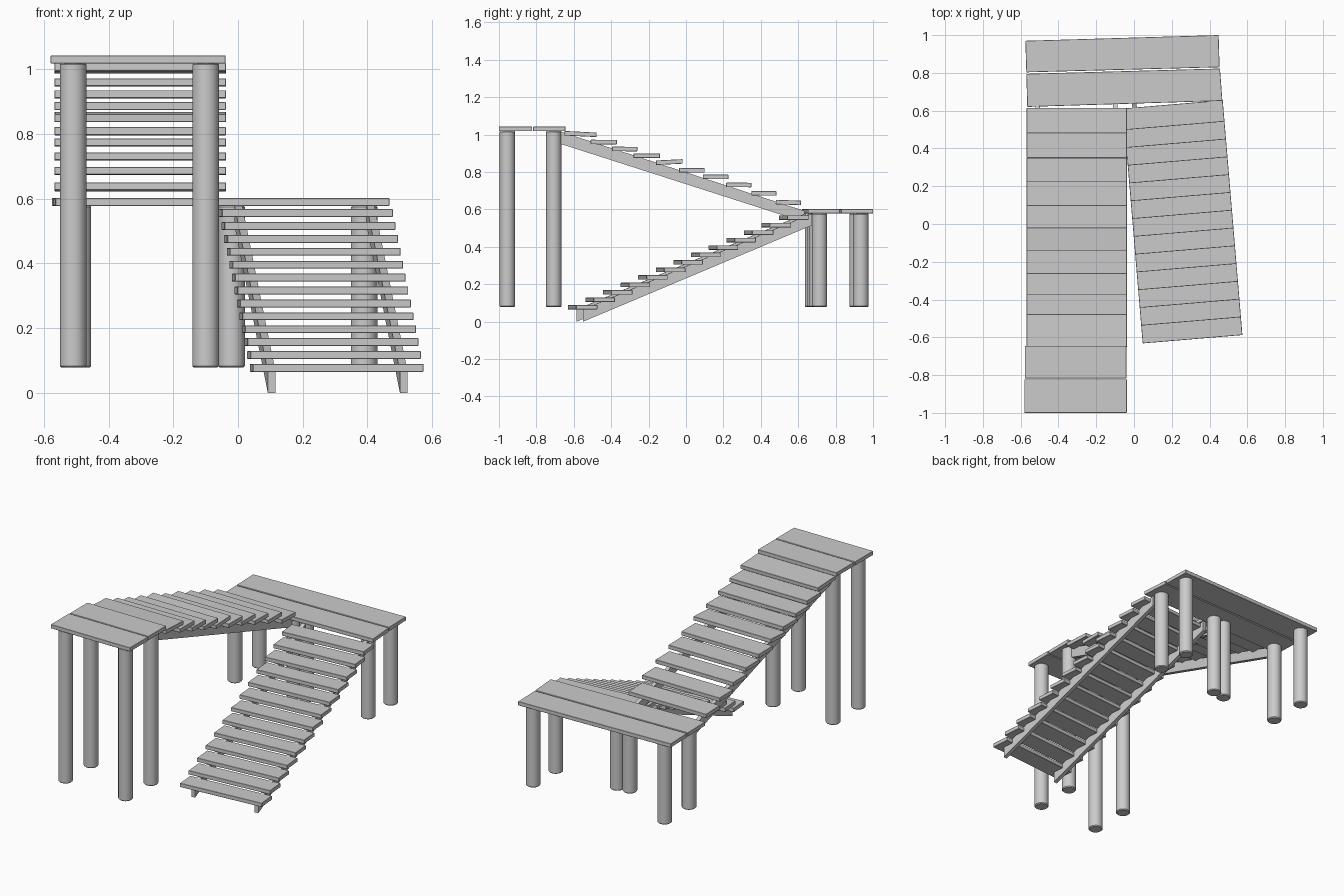
import bpy, bmesh, math
from mathutils import Matrix, Vector

if "Cube" in bpy.data.objects:
    bpy.data.objects.remove(bpy.data.objects["Cube"])


def make(name, bm, mat=Matrix.Identity(4), bevel=0.0):
    bmesh.ops.recalc_face_normals(bm, faces=bm.faces)
    me = bpy.data.meshes.new(name)
    bm.to_mesh(me)
    bm.free()
    ob = bpy.data.objects.new(name, me)
    bpy.context.collection.objects.link(ob)
    ob.matrix_world = mat
    if bevel:
        m = ob.modifiers.new("edge", 'BEVEL')
        m.width, m.segments, m.limit_method = bevel, 1, 'ANGLE'
    return ob


def prism(name, pts, offset, mat=Matrix.Identity(4), bevel=0.0):
    """Extrude a planar outline by an offset vector."""
    bm = bmesh.new()
    f = bm.faces.new([bm.verts.new(p) for p in pts])
    ext = bmesh.ops.extrude_face_region(bm, geom=[f])
    vs = [g for g in ext["geom"] if isinstance(g, bmesh.types.BMVert)]
    bmesh.ops.translate(bm, verts=vs, vec=Vector(offset))
    return make(name, bm, mat, bevel)


def board(name, corners, z0, z1, mat=Matrix.Identity(4)):
    return prism(name, [(x, y, z0) for x, y in corners], (0, 0, z1 - z0), mat, 0.0015)


def rect(x0, x1, y0, y1):
    return [(x0, y0), (x1, y0), (x1, y1), (x0, y1)]


def stringer(name, x, profile, mat=Matrix.Identity(4)):
    w = 0.024
    return prism(name, [(x - w / 2, y, z) for y, z in profile], (w, 0, 0), mat)


def post(name, x, y, top):
    z0, r = 0.078, 0.041
    bm = bmesh.new()
    bmesh.ops.create_cone(bm, cap_ends=True, segments=32, radius1=r, radius2=r,
                          depth=top - z0,
                          matrix=Matrix.Translation((x, y, (top + z0) / 2)))
    ob = make(name, bm, bevel=0.005)
    bpy.context.view_layer.objects.active = ob
    ob.select_set(True)
    bpy.ops.object.shade_smooth_by_angle(angle=math.radians(35))
    ob.select_set(False)


# Lower flight, turned slightly; local origin is the middle of the bottom nosing
lower = Matrix.Translation((0.31, -0.61, 0)) @ Matrix.Rotation(math.radians(4.8), 4, 'Z')
for i in range(13):
    s, z = i * 0.0945, 0.065 + i * 0.0399
    board(f"lower_tread_{i + 1}", rect(-0.265, 0.265, s, s + 0.114), z, z + 0.024, lower)
for side, x in (("left", -0.203), ("right", 0.207)):
    stringer(f"lower_stringer_{side}", x,
             [(0.042, 0), (1.27, 0.515), (1.27, 0.578), (0.042, 0.065)], lower)

# Middle landing: two slightly skewed boards
board("middle_landing_back", [(-0.57, 0.803), (0.453, 0.83), (0.448, 1.0), (-0.575, 0.97)], 0.578, 0.602)
board("middle_landing_front", [(-0.565, 0.62), (0.468, 0.652), (0.455, 0.823), (-0.57, 0.795)], 0.578, 0.602)
for i, (x, y) in enumerate([(-0.495, 0.677), (-0.10, 0.69), (-0.02, 0.70),
                            (0.39, 0.714), (-0.495, 0.915), (0.39, 0.935)]):
    post(f"middle_post_{i + 1}", x, y, 0.579)

# Upper flight: loosely laid treads (y front, y back, z centre, tilt)
treads = [(0.48, 0.615, 0.637, 0.03), (0.35, 0.483, 0.686, 0.01), (0.215, 0.35, 0.731, 0.01),
          (0.09, 0.226, 0.774, 0.01), (-0.037, 0.10, 0.809, 0.01), (-0.16, -0.018, 0.853, -0.05),
          (-0.28, -0.14, 0.887, 0.0), (-0.395, -0.26, 0.923, 0.01), (-0.51, -0.37, 0.96, 0.01),
          (-0.65, -0.478, 1.003, 0.05)]
for i, (y0, y1, z, tilt) in enumerate(treads):
    h = (y1 - y0) / 2
    place = Matrix.Translation((-0.303, (y0 + y1) / 2, z)) @ Matrix.Rotation(-tilt, 4, 'X')
    board(f"upper_tread_{i + 1}", rect(-0.265, 0.266, -h, h), -0.012, 0.012, place)
for side, x in (("left", -0.51), ("right", -0.10)):
    stringer(f"upper_stringer_{side}", x,
             [(-0.67, 0.95), (0.655, 0.525), (0.655, 0.585), (-0.67, 1.016)])

# Upper landing and its posts
board("upper_landing_front", rect(-0.58, -0.038, -1.0, -0.823), 1.019, 1.043)
board("upper_landing_back", rect(-0.578, -0.04, -0.817, -0.645), 1.019, 1.043)
for side, x in (("left", -0.51), ("right", -0.10)):
    for end, y in (("front", -0.955), ("back", -0.707)):
        post(f"upper_post_{end}_{side}", x, y, 1.02)
